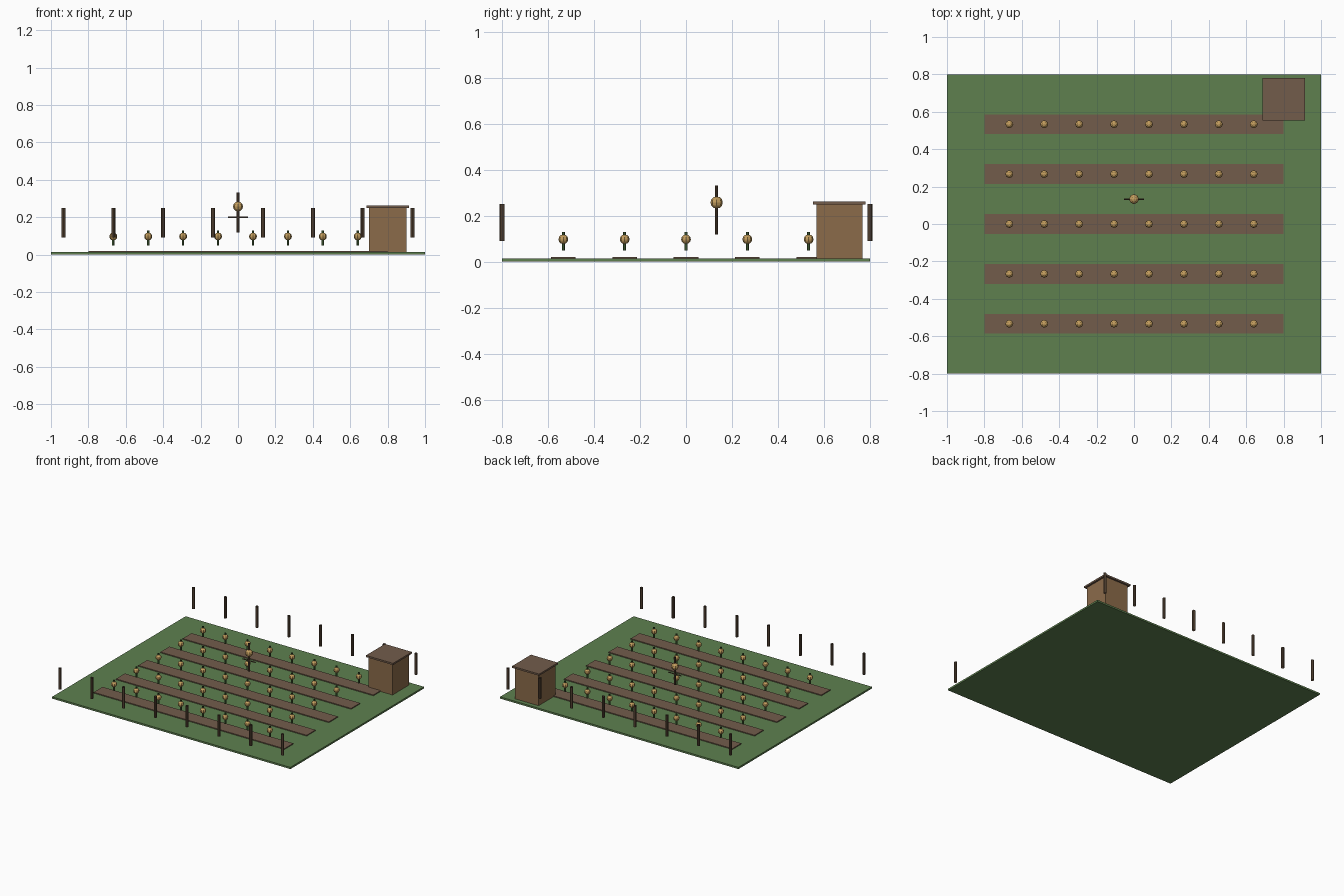
import bpy, bmesh, math
from mathutils import Matrix

if "Cube" in bpy.data.objects:
    bpy.data.objects.remove(bpy.data.objects["Cube"])


def material(name, rgb):
    lin = [((c / 255 + 0.055) / 1.055) ** 2.4 for c in rgb]
    m = bpy.data.materials.new(name)
    m.diffuse_color = (*lin, 1)
    m.use_nodes = True
    m.node_tree.nodes["Principled BSDF"].inputs["Base Color"].default_value = m.diffuse_color
    return m


GRASS = material("grass green", (94, 128, 79))
SOIL = material("soil brown", (114, 92, 75))
WOOD = material("shed wood", (139, 107, 74))
POST = material("post brown", (98, 78, 60))
STEM = material("stem green", (74, 104, 58))
STRAW = material("straw gold", (196, 158, 94))


def finish(name, bm, mat):
    mesh = bpy.data.meshes.new(name)
    bm.to_mesh(mesh)
    bm.free()
    mesh.materials.append(mat)
    ob = bpy.data.objects.new(name, mesh)
    bpy.context.collection.objects.link(ob)
    return ob


def box(name, x, y, z, mat):
    """Box from (min, max) pairs."""
    bm = bmesh.new()
    size = Matrix.Diagonal((x[1] - x[0], y[1] - y[0], z[1] - z[0], 1))
    mid = Matrix.Translation([(a + b) / 2 for a, b in (x, y, z)])
    bmesh.ops.create_cube(bm, size=1, matrix=mid @ size)
    return finish(name, bm, mat)


def tube(name, centre, radius, length, mat, sides=8, along_x=False):
    """Open-ended faceted pole."""
    bm = bmesh.new()
    m = Matrix.Translation(centre)
    if along_x:
        m = m @ Matrix.Rotation(math.pi / 2, 4, 'Y')
    bmesh.ops.create_cone(bm, cap_ends=False, segments=sides, radius1=radius,
                          radius2=radius, depth=length, matrix=m)
    return finish(name, bm, mat)


def ball(name, centre, radius, mat):
    bm = bmesh.new()
    bmesh.ops.create_uvsphere(bm, u_segments=8, v_segments=6, radius=radius,
                              matrix=Matrix.Translation(centre))
    return finish(name, bm, mat)


# Field and planting beds
box("field", (-1, 1), (-0.8, 0.8), (0, 0.0133), GRASS)
rows = [i * 0.2667 for i in range(-2, 3)]
for y in rows:
    box("soil_bed", (-0.8, 0.8), (y - 0.0533, y + 0.0533), (0.0067, 0.02), SOIL)
    # Crops: a stem through a round head
    for i in range(8):
        x = -0.6667 + i * 0.1867
        tube("crop_stem", (x, y, 0.088), 0.0067, 0.08, STEM, 6)
        ball("crop_head", (x, y, 0.097), 0.0212, STRAW)

# Fence posts along the front and back edges
for y in (-0.8, 0.8):
    for i in range(8):
        tube("fence_post", (-0.9333 + i * 0.2667, y, 0.17), 0.0107, 0.16, POST)

# Scarecrow
tube("scarecrow_pole", (0, 0.1333, 0.224), 0.0067, 0.2133, POST)
tube("scarecrow_arms", (0, 0.1333, 0.199), 0.004, 0.1067, POST, along_x=True)
ball("scarecrow_head", (0, 0.1333, 0.257), 0.0267, STRAW)

# Shed
box("shed_walls", (0.70, 0.90), (0.5667, 0.7667), (0.0133, 0.25), WOOD)
box("shed_roof", (0.6867, 0.9133), (0.5533, 0.78), (0.249, 0.262), SOIL)
